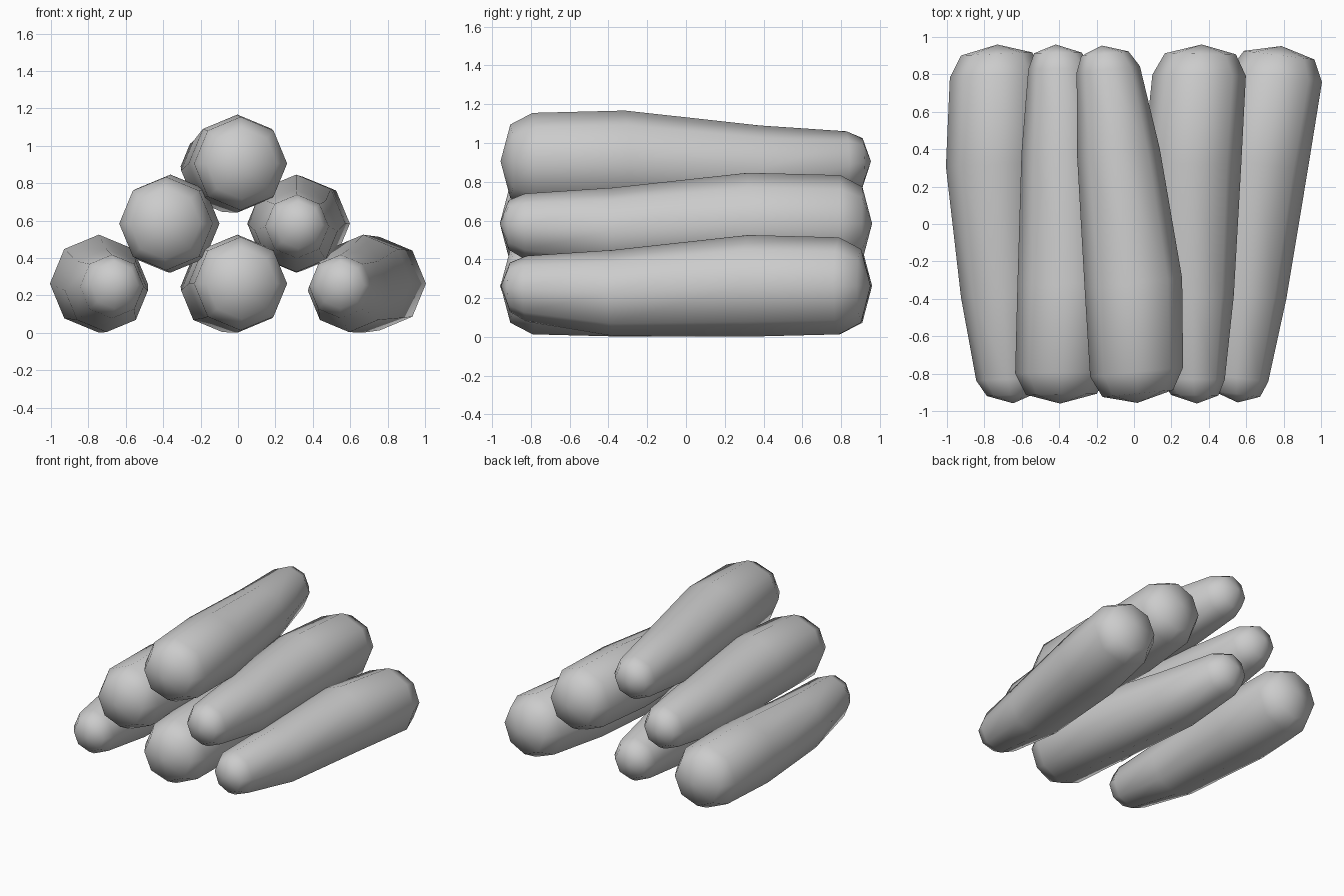
import bpy
import bmesh
import math
from mathutils import Matrix, Vector

if "Cube" in bpy.data.objects:
    bpy.data.objects.remove(bpy.data.objects["Cube"], do_unlink=True)

grey = bpy.data.materials.new("plain grey")
grey.use_nodes = True
colour = (0.6, 0.6, 0.6, 1.0)
grey.diffuse_color = colour
grey.node_tree.nodes["Principled BSDF"].inputs["Base Color"].default_value = colour

SIDES = 8
# Rings along the log: y, sideways bow, sag, radius
RINGS = [
    (-0.91, -0.005, 0.0, 0.19),
    (-0.795, 0.0, 0.0, 0.25),
    (-0.32, 0.03, 0.0, 0.262),
    (0.38, 0.02, -0.037, 0.222),
    (0.83, 0.01, -0.015, 0.17),
    (0.915, 0.0, -0.007, 0.127),
]
TIPS = (-0.96, 0.96)
TIP_BOW = -0.012


def make_log(name, x, z, degrees):
    """Octagonal, slightly bowed log: thick end at -y, thin end at +y."""
    bm = bmesh.new()
    loops = []
    for y, bow, sag, radius in RINGS:
        loop = []
        for i in range(SIDES):
            a = math.tau * i / SIDES
            loop.append(bm.verts.new((bow + radius * math.cos(a), y, sag + radius * math.sin(a))))
        loops.append(loop)
    # Side walls
    for a, b in zip(loops, loops[1:]):
        for i in range(SIDES):
            j = (i + 1) % SIDES
            bm.faces.new((a[i], a[j], b[j], b[i]))
    # Pointed caps
    for loop, y in zip((loops[0], loops[-1]), TIPS):
        tip = bm.verts.new((TIP_BOW, y, 0))
        for i in range(SIDES):
            bm.faces.new((loop[i], loop[(i + 1) % SIDES], tip))
    bmesh.ops.recalc_face_normals(bm, faces=bm.faces)
    for face in bm.faces:
        face.smooth = True
    place = Matrix.Translation(Vector((x, 0, z))) @ Matrix.Rotation(math.radians(degrees), 4, "Z")
    bm.transform(place)
    mesh = bpy.data.meshes.new(name)
    bm.to_mesh(mesh)
    bm.free()
    mesh.materials.append(grey)
    log = bpy.data.objects.new(name, mesh)
    bpy.context.collection.objects.link(log)


# Three stacked layers of logs, with some turned end for end
LOW, MIDDLE, HIGH = 0.263, 0.584, 0.905
make_log("bottom_right_log", -0.7, LOW, 182.5)
make_log("bottom_middle_log", -0.065, LOW, 5.7)
make_log("bottom_left_log", 0.66, LOW, 173)
make_log("middle_right_log", -0.395, MIDDLE, 0.7)
make_log("middle_left_log", 0.337, MIDDLE, 179.2)
make_log("top_log", -0.065, HIGH, 5.7)
